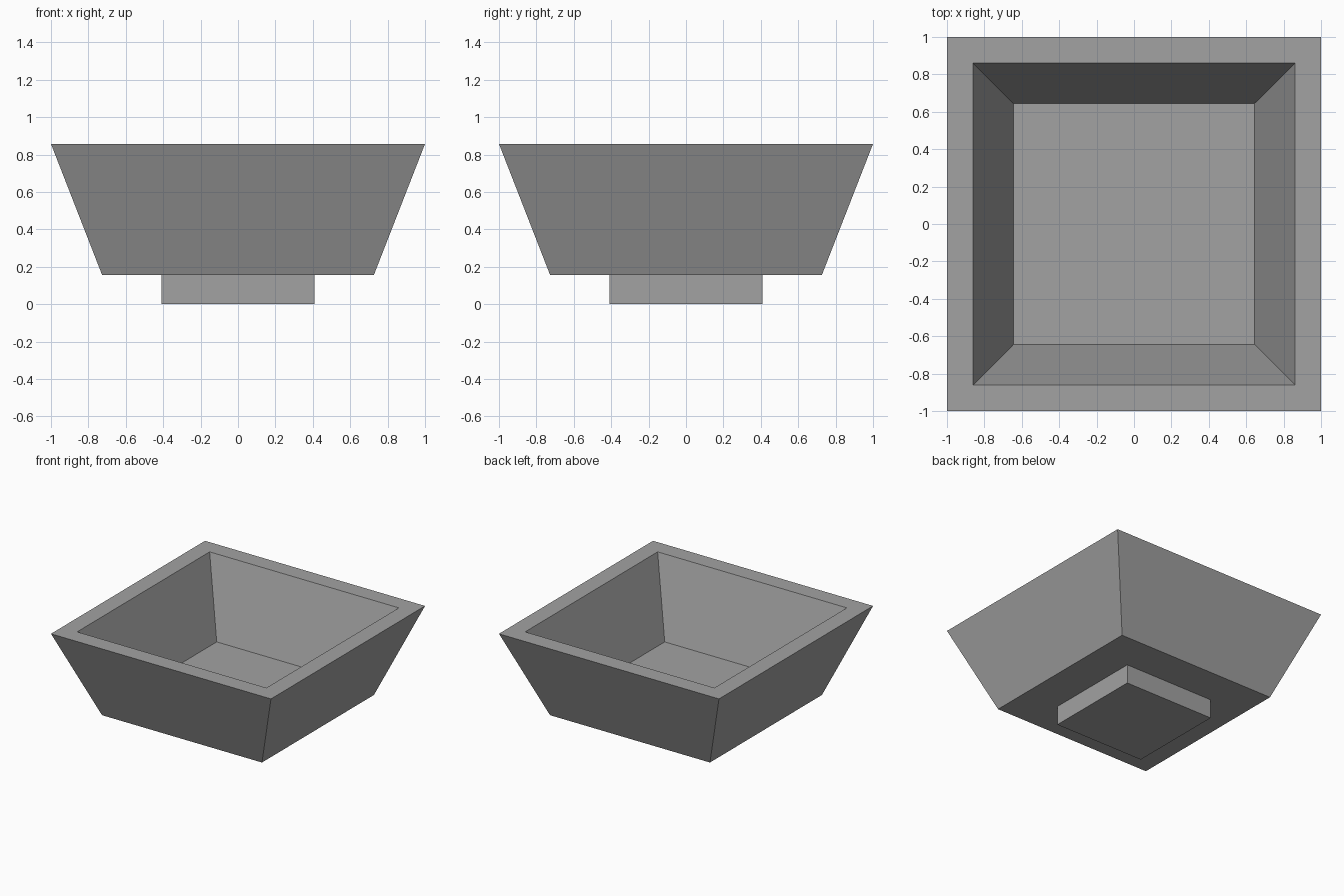
import bpy

cube = bpy.data.objects.get("Cube")
if cube:
    bpy.data.objects.remove(cube, do_unlink=True)

# One plain stone grey
grey = bpy.data.materials.new("stone_grey")
grey.use_nodes = True
colour = (0.36, 0.36, 0.36, 1)
grey.diffuse_color = colour
grey.node_tree.nodes["Principled BSDF"].inputs["Base Color"].default_value = colour


def square_loft(name, profile):
    """Join square rings given as (half width, height), capped at both ends."""
    corners = [(-1, -1), (1, -1), (1, 1), (-1, 1)]
    verts = [(x * w, y * w, z) for w, z in profile for x, y in corners]
    last = 4 * (len(profile) - 1)
    faces = [(3, 2, 1, 0), tuple(range(last, last + 4))]
    for ring in range(0, last, 4):
        for i in range(4):
            j = (i + 1) % 4
            faces.append((ring + i, ring + j, ring + j + 4, ring + i + 4))
    mesh = bpy.data.meshes.new(name)
    mesh.from_pydata(verts, [], faces)
    mesh.materials.append(grey)
    obj = bpy.data.objects.new(name, mesh)
    bpy.context.collection.objects.link(obj)
    return obj


# Tapered bowl: outer wall, flat rim, inner wall and floor
square_loft("bowl", [(0.727, 0.157), (1, 0.857), (0.86, 0.857), (0.645, 0.257)])

# Square foot under the bowl
square_loft("foot", [(0.41, 0), (0.41, 0.157)])
